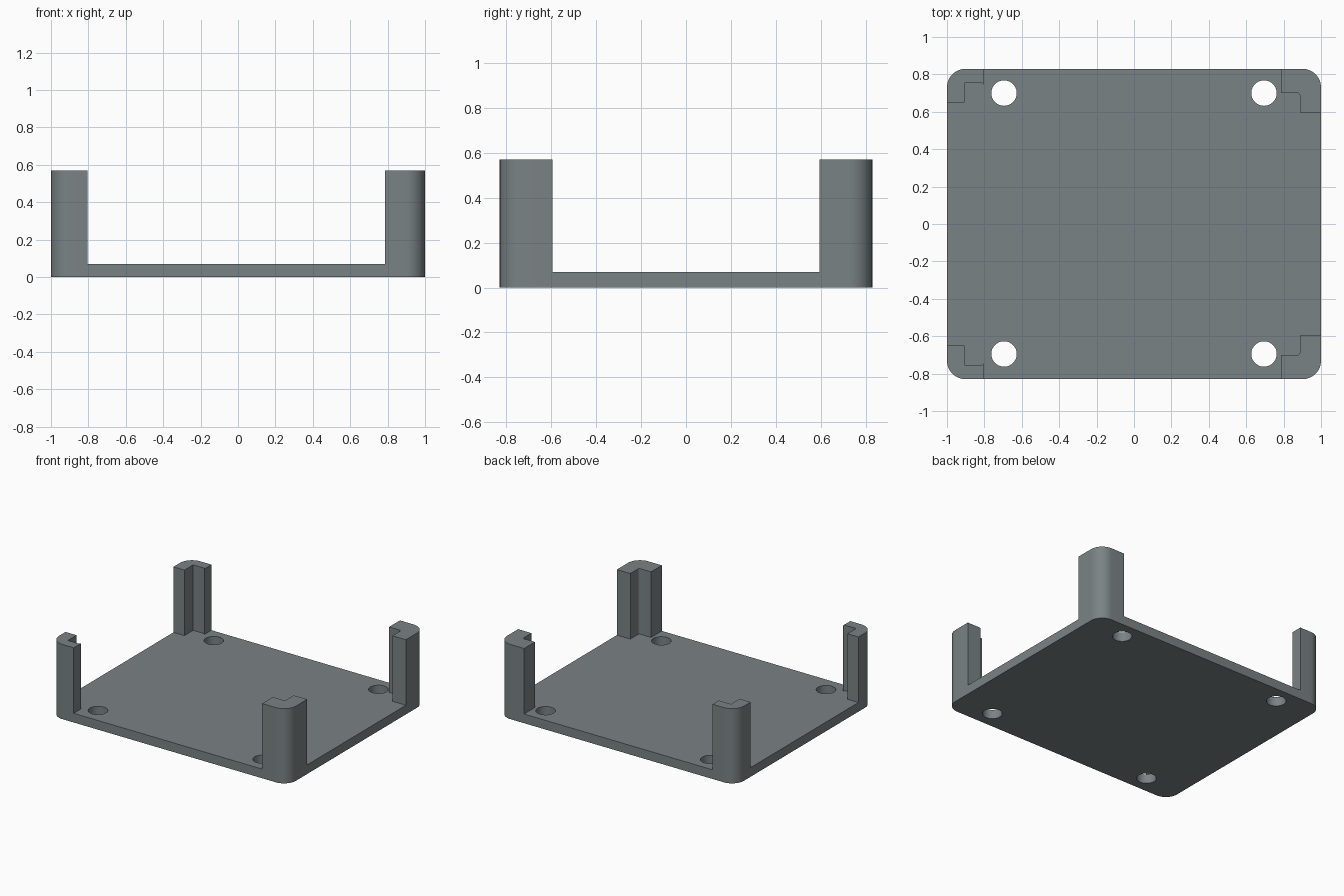
import bpy, bmesh, math

if "Cube" in bpy.data.objects:
    bpy.data.objects.remove(bpy.data.objects["Cube"])

HALF_X, HALF_Y, HEIGHT, FLOOR = 1.0, 0.83, 0.57, 0.07
RADIUS = 0.1

grey = bpy.data.materials.new("slate grey")
grey.diffuse_color = (0.195, 0.225, 0.23, 1)
grey.use_nodes = True
grey.node_tree.nodes["Principled BSDF"].inputs["Base Color"].default_value = grey.diffuse_color


def prism(name, outline, z0, z1):
    """Extrude a closed outline from z0 to z1."""
    bm = bmesh.new()
    face = bm.faces.new([bm.verts.new((x, y, z0)) for x, y in outline])
    new = bmesh.ops.extrude_face_region(bm, geom=[face])["geom"]
    top = [v for v in new if isinstance(v, bmesh.types.BMVert)]
    bmesh.ops.translate(bm, verts=top, vec=(0, 0, z1 - z0))
    bmesh.ops.recalc_face_normals(bm, faces=bm.faces)
    mesh = bpy.data.meshes.new(name)
    bm.to_mesh(mesh)
    bm.free()
    mesh.materials.append(grey)
    obj = bpy.data.objects.new(name, mesh)
    bpy.context.collection.objects.link(obj)
    return obj


def arc(cx, cy, r, start, sweep, steps):
    return [(cx + r * math.cos(math.radians(start + sweep * i / steps)),
             cy + r * math.sin(math.radians(start + sweep * i / steps)))
            for i in range(steps + 1)]


# Tray body: rounded block, later hollowed to a floor and four corner posts
outline = []
for i, (sx, sy) in enumerate([(1, 1), (-1, 1), (-1, -1), (1, -1)]):
    outline += arc(sx * (HALF_X - RADIUS), sy * (HALF_Y - RADIUS), RADIUS, 90 * i, 90, 12)
tray = prism("tray_with_corner_posts", outline, 0, HEIGHT)

# Stepped cavity: leaves an L-shaped post at each corner, open on all four sides
back = [(1.2, 0.595), (0.887, 0.595)]
back += arc(0.875, 0.688, 0.012, 0, 90, 3)
back += [(0.785, 0.70), (0.785, 1.1), (-0.805, 1.1), (-0.805, 0.745)]
back += arc(-0.817, 0.743, 0.012, 45, 45, 2)
back += [(-0.907, 0.755), (-0.907, 0.65), (-1.2, 0.65)]
front = [(x, -y) for x, y in reversed(back)]
cutters = [prism("cavity_cutter", back + front, FLOOR, 1.0)]

# Screw holes through the floor
for x in (-0.695, 0.695):
    for y in (-0.695, 0.70):
        cutters.append(prism("hole_cutter", arc(x, y, 0.068, 0, 360, 40)[:-1], -0.1, 0.2))

bpy.ops.object.select_all(action='DESELECT')
bpy.context.view_layer.objects.active = tray
tray.select_set(True)
for cutter in cutters:
    cutter.hide_render = True
    mod = tray.modifiers.new("cut", 'BOOLEAN')
    mod.operation = 'DIFFERENCE'
    mod.solver = 'EXACT'
    mod.object = cutter
    bpy.ops.object.modifier_apply(modifier=mod.name)
for cutter in cutters:
    bpy.data.objects.remove(cutter)

bpy.ops.object.shade_smooth_by_angle(angle=math.radians(32))
